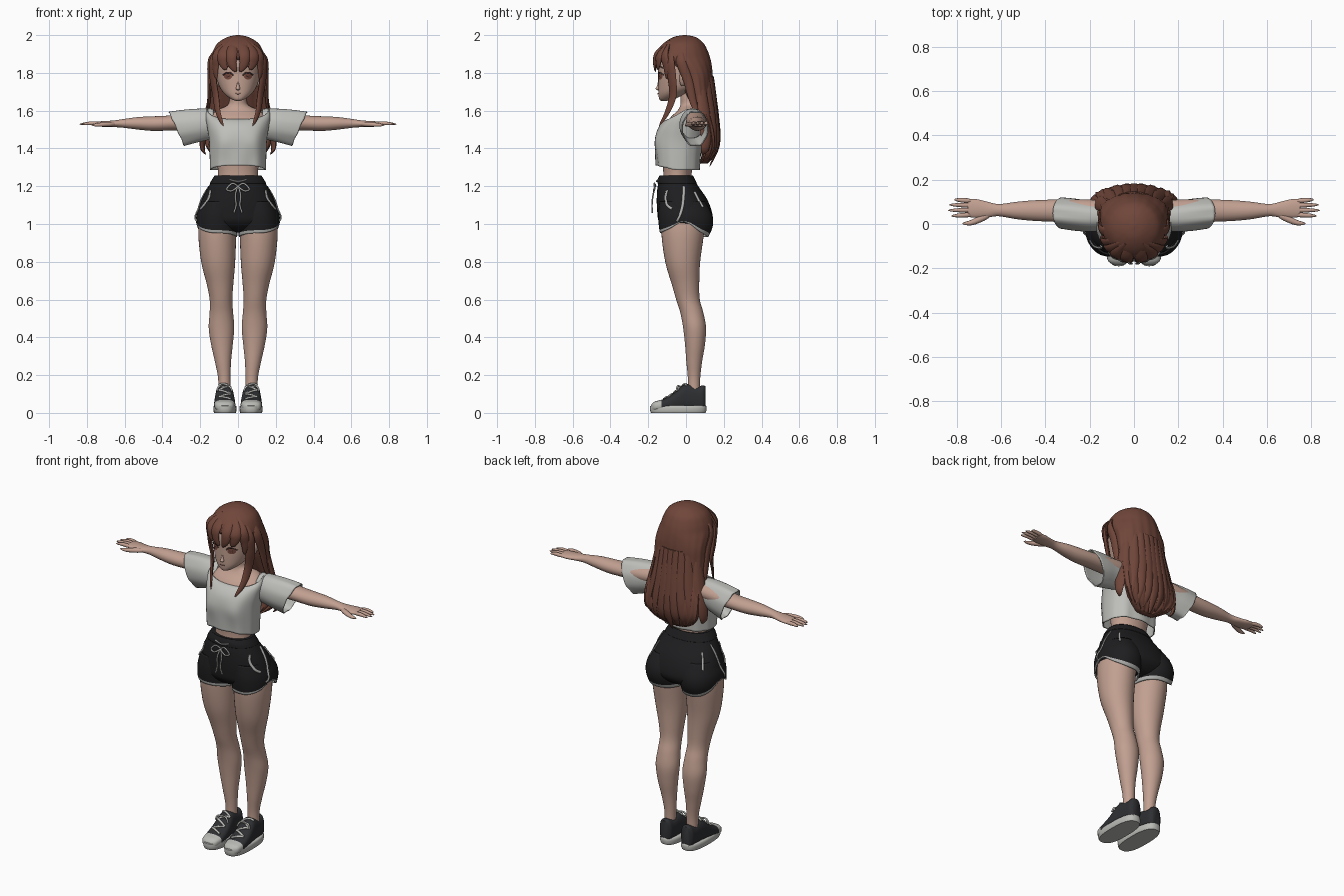
import bpy, bmesh, math
from mathutils import Vector
from mathutils.bvhtree import BVHTree

def material(name, r, g, b):
    lin = lambda c: (c / 255 / 12.92) if c < 11 else ((c / 255 + .055) / 1.055) ** 2.4
    m = bpy.data.materials.new(name)
    m.diffuse_color = (lin(r), lin(g), lin(b), 1)
    return m

HAIR = material("brown hair", 112, 70, 58)
SKIN = material("skin", 194, 160, 145)
SHIRT = material("light grey cloth", 190, 190, 186)
BLACK = material("black cloth", 30, 30, 32)
TRIM = material("grey trim", 172, 172, 170)
SHOE = material("dark canvas", 46, 47, 50)
RUBBER = material("pale rubber", 186, 186, 182)
IRIS = material("eye brown", 118, 74, 62)
LASH = material("lash dark", 62, 40, 36)
LIP = material("lip", 160, 112, 102)

def make(name, verts, faces, mat, mirror=False, thick=0):
    me = bpy.data.meshes.new(name)
    bm = bmesh.new()
    vs = [bm.verts.new(v) for v in verts]
    for f in faces:
        bm.faces.new([vs[i] for i in f])
    bmesh.ops.recalc_face_normals(bm, faces=bm.faces)
    bm.to_mesh(me)
    bm.free()
    me.materials.append(mat)
    ob = bpy.data.objects.new(name, me)
    bpy.context.collection.objects.link(ob)
    if mirror:
        ob.modifiers.new("mirror", 'MIRROR').use_mirror_merge = False
    if thick:
        s = ob.modifiers.new("cloth", 'SOLIDIFY')
        s.thickness, s.offset = thick, -1
    return ob

def smooth_path(P, k):
    """Catmull-Rom resampling of a list of tuples."""
    P = [tuple(p) for p in P]
    Q, out = [P[0]] + P + [P[-1]], []
    for i in range(len(P) - 1):
        for j in range(k):
            t = j / k
            out.append(tuple(.5 * (2*b + (c-a)*t + (2*a-5*b+4*c-d)*t*t + (3*b-a-3*c+d)*t**3)
                             for a, b, c, d in zip(*Q[i:i + 4])))
    return out + [P[-1]]

def skin_rings(m, n, caps=True):
    f = [(i*n + j, i*n + (j+1) % n, (i+1)*n + (j+1) % n, (i+1)*n + j) for i in range(m-1) for j in range(n)]
    return f + ([tuple(range(n)), tuple(range((m-1)*n, m*n))] if caps else [])

def loft(name, secs, mat, axis='Z', n=36, p=2, k=5, caps=True, bend=None, mirror=False, thick=0):
    """Sections are (t, a0, a1, b0, b1), or (z, half width, y0, y1) when symmetric."""
    secs = [(s[0], -s[1], *s[1:]) if len(s) == 4 else s for s in secs]
    rings, verts = smooth_path(secs, k), []
    for i, (t, a0, a1, b0, b1) in enumerate(rings):
        for j in range(n):
            c, s = math.cos(math.tau*j/n), math.sin(math.tau*j/n)
            a = (a0+a1)/2 + (a1-a0)/2 * math.copysign(abs(c)**(2/p), c)
            b = (b0+b1)/2 + (b1-b0)/2 * math.copysign(abs(s)**(2/p), s)
            v = Vector({'Z': (a, b, t), 'X': (t, a, b), 'Y': (a, t, b)}[axis])
            if bend:
                bend(v, c, s, i/(len(rings)-1))
            verts.append(v)
    return make(name, verts, skin_rings(len(rings), n, caps), mat, mirror, thick)

def strand(name, pts, w, d, mat, taper=False, N=None, mirror=False, n=10, k=6):
    """Flattened tube along a path; tapered for hair locks."""
    P, verts = [Vector(q) for q in smooth_path(pts, k)], []
    for i, q in enumerate(P):
        u = i/(len(P)-1)
        T = (P[min(i+1, len(P)-1)] - P[max(i-1, 0)]).normalized()
        out = Vector(N) if N else Vector((q.x, q.y - .02, 0)).normalized()
        S = T.cross(out).normalized()
        out = S.cross(T)
        f = min(1, .5 + 2*u) * max(0, 1-u**3)**.8 + .04 if taper else 1
        for j in range(n):
            a = math.tau*j/n
            verts.append(q + S*w*f*math.cos(a) + out*d*f*math.sin(a))
    return make(name, verts, skin_rings(len(P), n), mat, mirror)

def paint(ob, mat, rule):
    ob.data.materials.append(mat)
    for f in ob.data.polygons:
        if rule(f.center, f.index):
            f.material_index = len(ob.data.materials) - 1

def project(obs, pts, d):
    """Drop points along d onto the nearest surface, slightly raised."""
    d, out = Vector(d), []
    trees = [BVHTree.FromPolygons([v.co for v in o.data.vertices], [f.vertices for f in o.data.polygons]) for o in obs]
    for q in pts:
        q = Vector(q)
        hits = [h for h in (t.ray_cast(q, d) for t in trees) if h[0]]
        if hits:
            out.append(min(hits, key=lambda h: h[3])[0] - d*.003)
    return out

# Body: torso with neck, legs, arms
loft("torso", [(1.1, .13, -.12, .04), (1.2, .115, -.125, .035), (1.27, .105, -.12, .03), (1.4, .125, -.13, .06),
     (1.5, .15, -.115, .09), (1.56, .15, -.085, .095), (1.6, .115, -.045, .09), (1.63, .055, -.03, .075),
     (1.67, .045, -.03, .065), (1.72, .045, -.03, .065)], SKIN)
loft("leg", [(1.06, .012, .2, -.125, .1), (.95, .01, .21, -.13, .095), (.8, .015, .195, -.11, .075),
     (.68, .025, .165, -.075, .07), (.6, .03, .15, -.052, .073), (.53, .026, .15, -.03, .092),
     (.45, .02, .155, -.015, .106), (.36, .028, .142, -.005, .1), (.27, .037, .122, .002, .085),
     (.18, .04, .105, .01, .075), (.08, .04, .105, .01, .075)], SKIN, mirror=True)
loft("arm", [(.1, .01, .1, 1.51, 1.6), (.2, 0, .11, 1.5, 1.595), (.36, .01, .11, 1.495, 1.575),
     (.45, .014, .107, 1.493, 1.57), (.53, .022, .1, 1.5, 1.566), (.61, .035, .09, 1.51, 1.555),
     (.66, .03, .1, 1.513, 1.548), (.71, .028, .112, 1.514, 1.545), (.75, .032, .112, 1.518, 1.542)],
     SKIN, 'X', mirror=True)
for y, tip in ((.042, .825), (.063, .84), (.084, .835), (.104, .812)):
    strand("finger", [(.73, y, 1.53), (.78, y + (y-.07)*.1, 1.533), (tip, y + (y-.07)*.2, 1.528)],
           .0105, .0105, SKIN, True, (0, 0, 1), True)
strand("thumb", [(.64, .05, 1.53), (.69, .025, 1.528), (.735, .006, 1.525), (.775, .002, 1.523)],
       .015, .013, SKIN, True, (0, 0, 1), True)

# Shirt body with dipped neckline, and flared sleeves
def drape(v, c, s, u):
    front = max(0, -s)
    v.z += .025*front*(1-u) - .058*front*u**3
    if s < 0:
        v.y -= .014*math.exp(-((abs(v.x)-.075)/.045)**2 - ((v.z-1.43)/.07)**2)
    v.y += .004*math.sin(9*math.atan2(s, c))*(1-u)
loft("shirt", [(1.285, .148, -.158, .07), (1.36, .15, -.16, .075), (1.44, .153, -.16, .085),
     (1.51, .163, -.146, .1), (1.57, .172, -.115, .11), (1.61, .165, -.085, .105)],
     SHIRT, p=2.4, n=48, caps=False, bend=drape, thick=.006)
def flare(v, c, s, u):
    v.x += .042*s*u**2
    v.z += .004*math.sin(7*math.atan2(s, c))*u
loft("sleeve", [(.13, -.03, .1, 1.45, 1.61), (.2, -.035, .105, 1.435, 1.612), (.27, -.03, .115, 1.42, 1.607),
     (.325, -.022, .12, 1.41, 1.597)], SHIRT, 'X', caps=False, bend=flare, mirror=True, thick=.006)

# Shorts: seat, leg openings with trimmed hem, waistband
seat = loft("shorts_seat", [(1.255, .12, -.135, .032), (1.2, .155, -.15, .065), (1.13, .192, -.155, .112),
     (1.06, .213, -.152, .138), (1.01, .212, -.142, .138), (.97, .15, -.1, .1), (.955, .05, -.04, .05)], BLACK, p=2.2)
def hem(v, c, s, u):
    o = max(0, c)
    v.z += u**1.5*(.045*o**2 + .035*o**12 + .022*max(0, -s))
cuff = loft("shorts_leg", [(1.12, .02, .19, -.14, .1), (1.05, .006, .214, -.147, .138), (.99, .004, .222, -.145, .142),
     (.93, .004, .222, -.138, .118)], BLACK, caps=False, bend=hem, mirror=True, thick=.008, p=2.2)
paint(cuff, TRIM, lambda q, i: i >= 13*36)
loft("waistband", [(1.215, .149, -.152, .058), (1.235, .138, -.15, .048), (1.258, .123, -.139, .036)],
     BLACK, p=2.2, caps=False, thick=.01)
for path in ([(-.012, 1.2), (-.014, 1.14), (-.022, 1.08), (-.045, 1.02), (-.085, .975)],
             [(-.1, 1.18), (-.108, 1.14), (-.1, 1.1), (-.075, 1.08)],
             [(.045, 1.17), (.065, 1.13), (.09, 1.09)]):
    pts = project([seat, cuff], [(1, y, z) for y, z in path], (-1, 0, 0))
    strand("piping", pts, .007, .004, TRIM, mirror=True)

# Drawstring bow
strand("bow_loop", [(0, -.16, 1.2), (.03, -.168, 1.215), (.06, -.166, 1.185), (.035, -.172, 1.175), (0, -.165, 1.198)],
       .005, .004, TRIM, mirror=True, N=(0, -1, 0))
strand("bow_end", [(.002, -.163, 1.2), (.014, -.175, 1.15), (.01, -.18, 1.1), (.022, -.178, 1.06)],
       .005, .004, TRIM, mirror=True, N=(0, -1, 0))
strand("waist_cord", [(-.045, -.148, 1.235), (0, -.156, 1.225), (.045, -.148, 1.235)], .004, .004, TRIM)

# Shoes: canvas upper with toe cap, rubber sole, laces
upper = loft("shoe_upper", [(-.183, .045, .095, .01, .045), (-.165, .025, .118, .01, .06), (-.12, .015, .126, .01, .073),
     (-.07, .016, .125, .01, .1), (-.02, .022, .12, .01, .143), (.01, .026, .116, .01, .153),
     (.06, .028, .112, .01, .14), (.09, .032, .108, .01, .146), (.104, .045, .095, .01, .14)],
     SHOE, 'Y', p=2.7, mirror=True)
paint(upper, RUBBER, lambda q, i: q.y < -.125)
loft("shoe_sole", [(0, .012, .126, -.185, .104), (.012, .008, .13, -.19, .108), (.036, .009, .129, -.19, .108),
     (.04, .02, .12, -.175, .1)], RUBBER, p=2.6, k=2, mirror=True)
for i in range(5):
    y = -.105 + i*.024
    pts = project([upper], [(.07 + .032*t, y + .012*t*(-1)**i, 1) for t in (-1, -.5, 0, .5, 1)], (0, 0, -1))
    strand("lace", pts, .006, .005, RUBBER, N=(0, -.6, .8), mirror=True)
strand("lace_bow", [(.07, -.035, .14), (.1, -.045, .14), (.112, -.05, .115)], .005, .005, RUBBER, N=(0, -1, .3), mirror=True)
strand("lace_bow_inner", [(.07, -.035, .14), (.045, -.045, .14), (.03, -.05, .115)], .005, .005, RUBBER, N=(0, -1, .3), mirror=True)

# Head with nose and ears
head = loft("head", [(1.652, .012, -.132, -.1), (1.662, .038, -.142, -.06), (1.69, .073, -.146, .0), (1.73, .1, -.147, .08),
     (1.79, .116, -.147, .115), (1.86, .118, -.147, .118), (1.93, .09, -.11, .09), (1.965, .03, -.04, .03)], SKIN, p=2.2)
loft("nose", [(1.708, .003, -.15, -.14), (1.716, .011, -.161, -.135), (1.73, .008, -.154, -.135), (1.755, .003, -.148, -.14)], SKIN, n=16)
loft("ear", [(1.73, .1, .112, -.025, -.01), (1.745, .1, .125, -.032, .005), (1.775, .1, .136, -.035, .02),
     (1.8, .1, .132, -.03, .018), (1.81, .102, .115, -.02, .005)], SKIN, n=16, mirror=True)

# Eyes, lashes, brows and mouth laid on the face
def face_plate(name, x, z, rx, rz, mat):
    pts = [(x, -1, z)] + [(x + rx*r/3*math.cos(a), -1, z + rz*r/3*math.sin(a))
                          for r in (1, 2, 3) for a in (math.tau*j/20 for j in range(20))]
    faces = [(0, 1+j, 1+(j+1) % 20) for j in range(20)]
    faces += [tuple(1+q for q in f) for f in skin_rings(3, 20, False)]
    make(name, project([head], pts, (0, 1, 0)), faces, mat, True)
def face_line(name, pts, w, mat, mirror=True):
    strand(name, project([head], [(x, -1, z) for x, z in pts], (0, 1, 0)), w, .002, mat, N=(0, -1, 0), mirror=mirror)
face_plate("eye", .053, 1.782, .021, .017, IRIS)
face_plate("pupil", .053, 1.783, .008, .011, LASH)
face_line("lash", [(.026, 1.787), (.04, 1.799), (.058, 1.801), (.08, 1.789)], .004, LASH)
face_line("brow", [(.03, 1.826), (.055, 1.835), (.08, 1.827)], .003, HAIR)
face_line("mouth", [(-.014, 1.691), (0, 1.689), (.014, 1.691)], .0025, LIP, False)

# Hair mass: crown narrowing to the back, then falling behind the shoulders
def ripple(v, c, s, u):
    v.x *= 1 + .015*math.sin(14*math.atan2(s, c))*u
    v.y += .004*math.sin(18*math.atan2(s, c))*u
loft("hair_mass", [(2.0, .008, -.015, .0), (1.99, .055, -.065, .05), (1.96, .105, -.115, .09), (1.92, .13, -.148, .113),
     (1.88, .143, -.155, .127), (1.84, .15, -.1, .135), (1.79, .153, -.045, .14), (1.72, .155, -.02, .141),
     (1.65, .158, .015, .141), (1.58, .168, .05, .15), (1.5, .178, .075, .168), (1.42, .172, .09, .172),
     (1.36, .13, .085, .148), (1.32, .06, .075, .11)], HAIR, n=72, bend=ripple)

# Back locks with uneven tips
for i in range(-4, 5):
    x = i*.042
    y = lambda q: .03 + .14*math.sqrt(max(0, 1 - (q/.2)**2))
    strand("back_lock", [(x*.75, y(x) - .03, 1.78), (x*.92, y(x) - .012, 1.6), (x*1.08, y(x), 1.48),
           (x*1.12, y(x) - .005, 1.4), (x*1.02, y(x)*.65 + .015, 1.305 + abs(i)*.016 + .012*(i % 2))], .034, .014, HAIR, True)

# Fringe and long side locks
for name, w, pts in (
    ("fringe_inner", .03, [(.018, -.09, 1.965), (.034, -.152, 1.905), (.032, -.164, 1.85), (.01, -.162, 1.805)]),
    ("fringe_outer", .032, [(.03, -.09, 1.965), (.077, -.138, 1.9), (.08, -.146, 1.855), (.062, -.15, 1.815)]),
    ("temple_lock", .028, [(.04, -.08, 1.965), (.108, -.113, 1.9), (.12, -.103, 1.83), (.113, -.1, 1.765)]),
    ("side_lock", .028, [(.05, -.07, 1.965), (.126, -.085, 1.88), (.132, -.075, 1.78), (.118, -.07, 1.68),
                         (.105, -.1, 1.59), (.078, -.142, 1.52)]),
    ("ear_lock", .026, [(.08, -.03, 1.95), (.143, -.03, 1.87), (.15, .01, 1.76), (.155, .04, 1.64), (.165, .07, 1.57)])):
    strand(name, pts, w, .012, HAIR, True, mirror=True)

# Smooth shading with sharp rims
bpy.ops.object.select_all(action='DESELECT')
for ob in bpy.context.scene.objects:
    ob.select_set(True)
    bpy.context.view_layer.objects.active = ob
bpy.ops.object.shade_smooth_by_angle(angle=math.radians(50))
